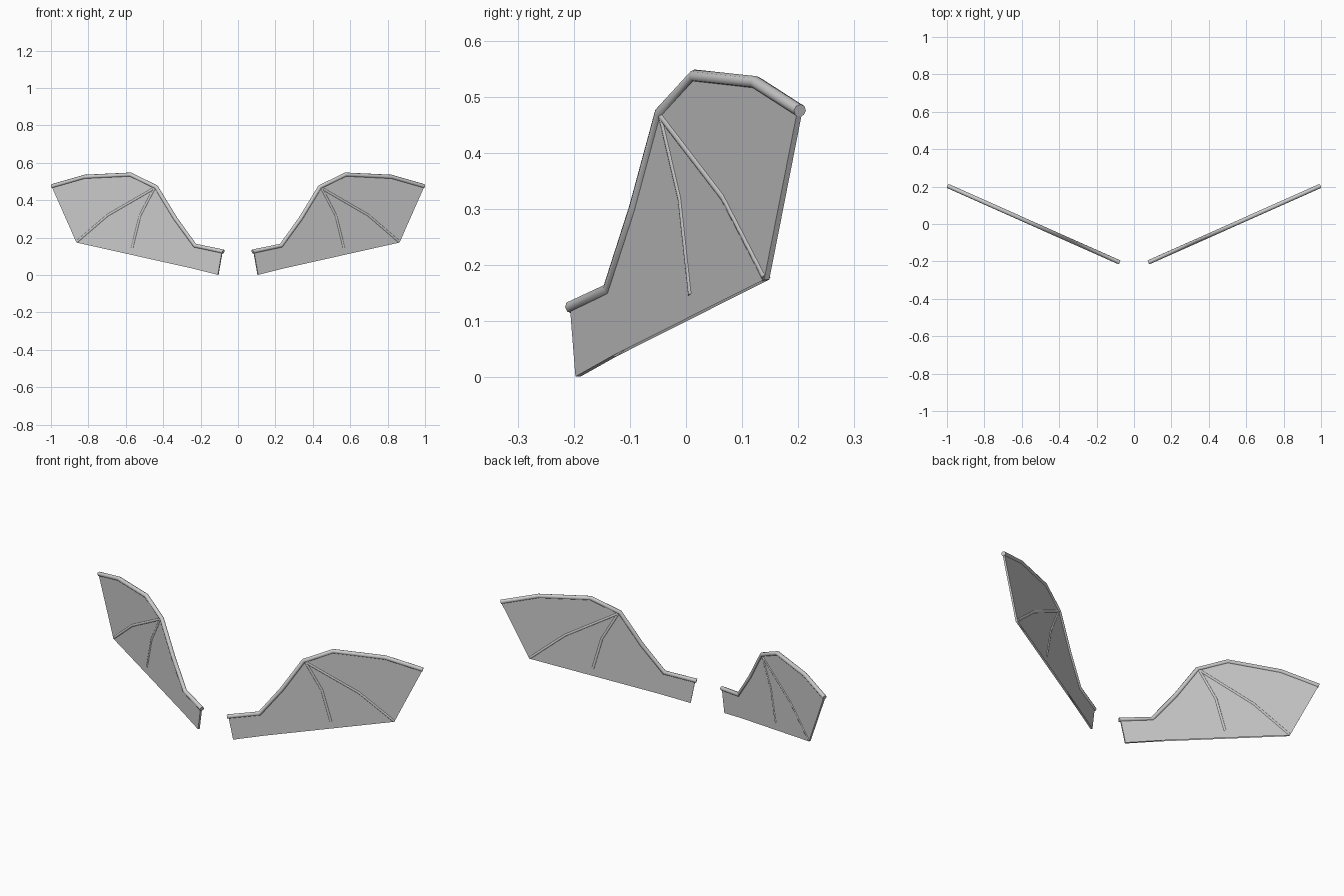
import bpy, bmesh
from mathutils import Vector

if "Cube" in bpy.data.objects:
    bpy.data.objects.remove(bpy.data.objects["Cube"])

# Each wing lies in one upright plane, swept backwards from root to tip
def on_wing(x, z):
    return Vector((x, 0.445 * (x - 0.078) - 0.205, z))

def mirror(ob):
    m = ob.modifiers.new("mirror", 'MIRROR')
    m.use_axis[0] = True
    m.use_mirror_merge = False

def bone(name, points, radius):
    cu = bpy.data.curves.new(name + "_path", 'CURVE')
    cu.dimensions = '3D'
    cu.bevel_depth = radius
    cu.bevel_resolution = 2
    cu.use_fill_caps = True
    sp = cu.splines.new('POLY')
    sp.points.add(len(points) - 1)
    for p, (x, z) in zip(sp.points, points):
        p.co = (*on_wing(x, z), 1)
    ob = bpy.data.objects.new(name, cu)
    bpy.context.collection.objects.link(ob)
    bpy.ops.object.select_all(action='DESELECT')
    ob.select_set(True)
    bpy.context.view_layer.objects.active = ob
    bpy.ops.object.convert(target='MESH')
    ob = bpy.context.view_layer.objects.active
    ob.name = name
    bpy.ops.object.shade_smooth_by_angle(angle=0.9)
    mirror(ob)

arm = [(0.078, 0.125), (0.23, 0.157), (0.335, 0.302), (0.437, 0.47),
       (0.575, 0.537), (0.82, 0.525), (0.995, 0.475)]
trailing = [(0.862, 0.174), (0.562, 0.145), (0.25, 0.037), (0.106, 0.001)]

# Thin membrane hanging from the arm
bm = bmesh.new()
outline = [(0.084, 0.125)] + arm[1:] + trailing
face = bm.faces.new([bm.verts.new(on_wing(x, z)) for x, z in outline])
bmesh.ops.triangulate(bm, faces=[face])
me = bpy.data.meshes.new("wing_membrane")
bm.to_mesh(me)
bm.free()
membrane = bpy.data.objects.new("wing_membrane", me)
bpy.context.collection.objects.link(membrane)
s = membrane.modifiers.new("thickness", 'SOLIDIFY')
s.thickness = 0.01
s.offset = 0
mirror(membrane)

# Leading arm bone and the two finger bones
bone("wing_arm", arm, 0.0115)
bone("inner_finger", [(0.445, 0.465), (0.522, 0.318), (0.564, 0.147)], 0.008)
bone("outer_finger", [(0.445, 0.465), (0.695, 0.32), (0.86, 0.178)], 0.008)
